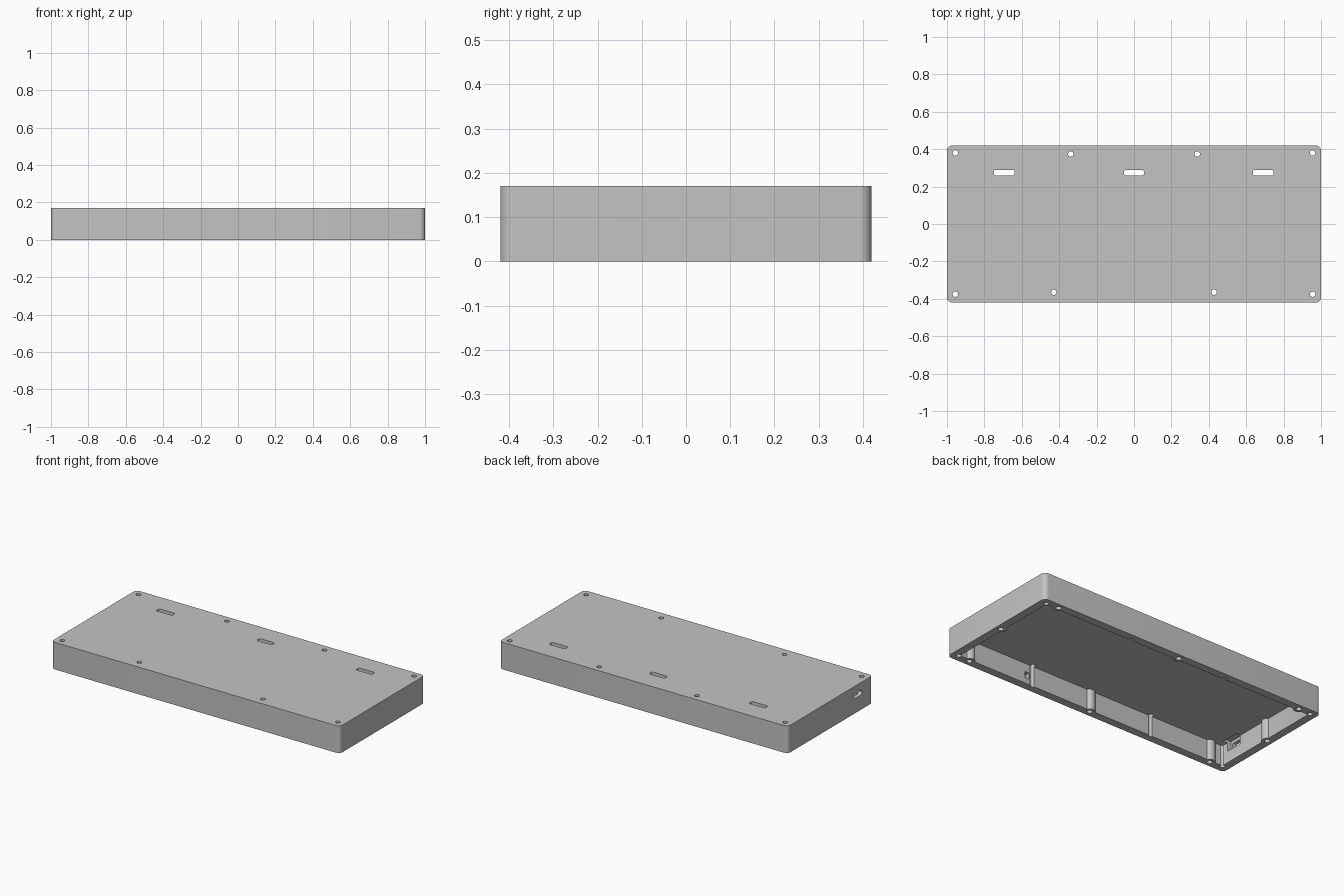
import bpy
import bmesh
import math
from mathutils import Matrix

if "Cube" in bpy.data.objects:
    bpy.data.objects.remove(bpy.data.objects["Cube"], do_unlink=True)

grey = bpy.data.materials.new("plain grey")
grey.use_nodes = True
colour = (0.55, 0.55, 0.55, 1)
grey.diffuse_color = colour
grey.node_tree.nodes["Principled BSDF"].inputs["Base Color"].default_value = colour


def prism(name, w, d, r, z0, z1, x=0, y=0, steps=8, matrix=None):
    """Upright block with rounded corners; r equal to half the width gives a cylinder."""
    bm = bmesh.new()
    pts = []
    for k, (sx, sy) in enumerate(((1, 1), (-1, 1), (-1, -1), (1, -1))):
        for i in range(steps + 1 if r else 1):
            a = math.pi / 2 * (k + i / steps)
            pts.append((sx * (w / 2 - r) + r * math.cos(a),
                        sy * (d / 2 - r) + r * math.sin(a), z0))
    face = bm.faces.new([bm.verts.new(p) for p in pts])
    bmesh.ops.remove_doubles(bm, verts=bm.verts, dist=1e-5)
    top = bmesh.ops.extrude_face_region(bm, geom=list(bm.faces))["geom"]
    bmesh.ops.translate(bm, vec=(0, 0, z1 - z0),
                        verts=[v for v in top if isinstance(v, bmesh.types.BMVert)])
    bmesh.ops.transform(bm, matrix=matrix or Matrix.Translation((x, y, 0)), verts=bm.verts)
    bmesh.ops.recalc_face_normals(bm, faces=bm.faces)
    mesh = bpy.data.meshes.new(name)
    bm.to_mesh(mesh)
    bm.free()
    mesh.materials.append(grey)
    ob = bpy.data.objects.new(name, mesh)
    bpy.context.collection.objects.link(ob)
    return ob


def rod(name, x, y, r, z0, z1):
    return prism(name, 2 * r, 2 * r, r, z0, z1, x, y, steps=6)


def cut(target, cutters):
    """Subtract each cutter and discard it."""
    bpy.context.view_layer.objects.active = target
    for c in cutters:
        mod = target.modifiers.new("cut", "BOOLEAN")
        mod.operation = "DIFFERENCE"
        mod.solver = "EXACT"
        mod.object = c
        bpy.ops.object.modifier_apply(modifier=mod.name)
        bpy.data.objects.remove(c, do_unlink=True)


# Outer shell and hollow, with round screw bosses left standing along the walls
case = prism("case_shell", 2, 0.84, 0.028, 0, 0.17)
hollow = prism("hollow", 1.9, 0.74, 0.01, -0.05, 0.126, steps=3)
bosses = [(x, s * 0.385) for x in (-0.87, 0, 0.87) for s in (-1, 1)]
bosses += [(-0.965, 0), (0.965, 0)]
cut(hollow, [rod("boss", x, y, 0.033, -0.1, 0.2) for x, y in bosses])
cut(case, [hollow])

# Blind screw holes in the bosses
cut(case, [rod("boss_hole", x, y, 0.016, -0.05, 0.11) for x, y in bosses])

# Through holes, running down the inner walls as grooves
for s in (-1, 1):
    holes = [(0.955, 0.38), (0.338, 0.374), (0.955, -0.375), (0.428, -0.365)]
    cut(case, [rod("screw_hole", s * x, y, 0.0145, -0.05, 0.25) for x, y in holes])

# Three slots in the top plate
for x, r in ((-0.694, 0.008), (0, 0.015), (0.691, 0.008)):
    cut(case, [prism("slot", 0.11, 0.032, r, 0.05, 0.25, x, 0.274, steps=5)])

# Side port with an inner pocket for its connector
sideways = Matrix.Translation((0, -0.27, 0.108)) @ Matrix.Rotation(math.pi / 2, 4, "Y")
cut(case, [prism("port", 0.032, 0.085, 0.0155, -1.1, -0.9, steps=5, matrix=sideways),
           prism("port_pocket", 0.07, 0.11, 0, -0.975, -0.92, matrix=sideways)])

# Small recess inside the front wall
cut(case, [prism("front_recess", 0.03, 0.06, 0, 0.035, 0.075, 0.465, -0.365)])

bpy.ops.object.select_all(action="DESELECT")
case.select_set(True)
bpy.context.view_layer.objects.active = case
bpy.ops.object.shade_smooth_by_angle(angle=math.radians(30))
